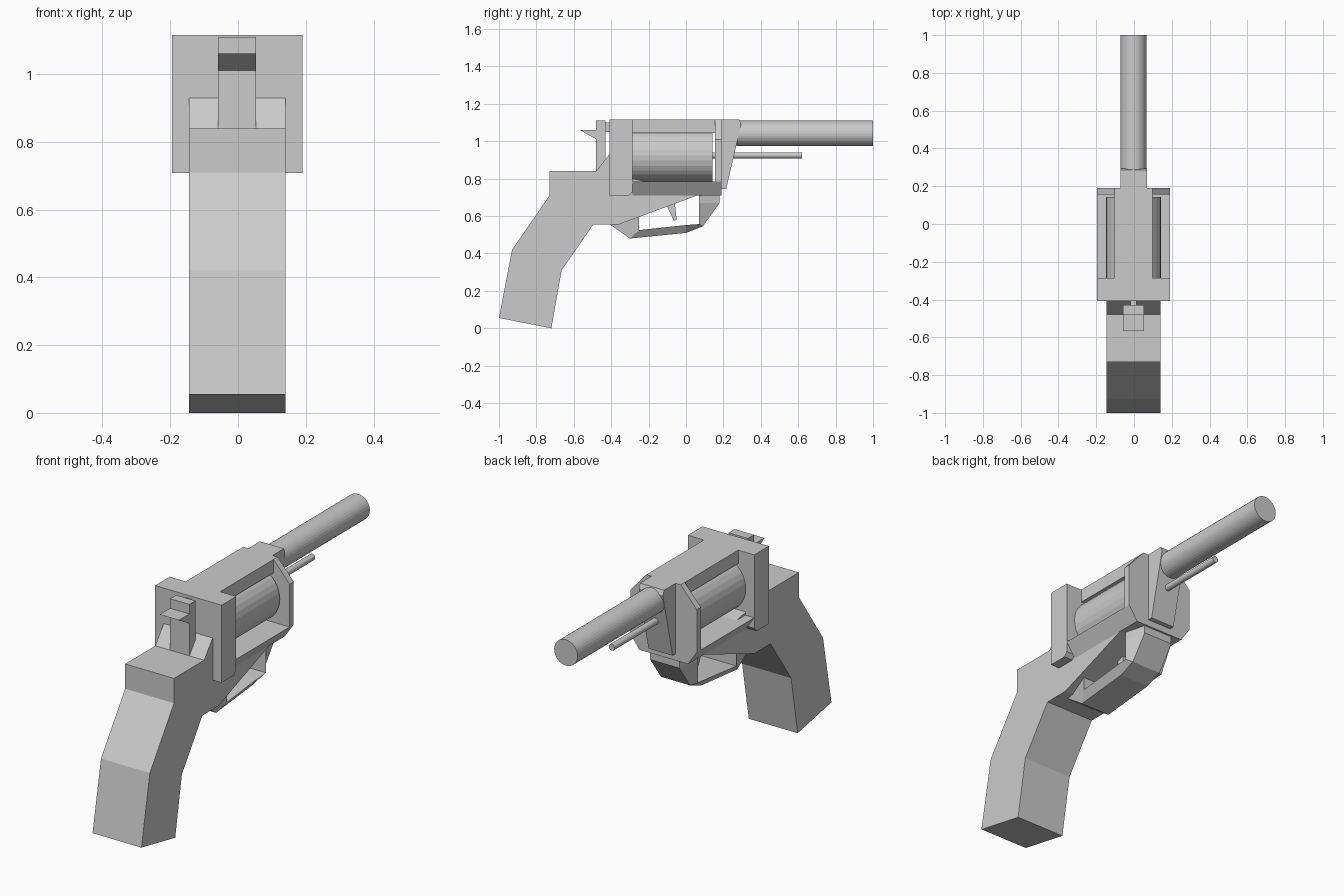
import bpy, bmesh
from math import pi
from mathutils import Matrix

if "Cube" in bpy.data.objects:
    bpy.data.objects.remove(bpy.data.objects["Cube"])

CX = -0.0025  # shared centre plane


def finish(name, bm):
    bmesh.ops.recalc_face_normals(bm, faces=bm.faces)
    mesh = bpy.data.meshes.new(name)
    bm.to_mesh(mesh)
    bm.free()
    obj = bpy.data.objects.new(name, mesh)
    bpy.context.collection.objects.link(obj)
    return obj


def extrude(name, points, offset):
    """Closed prism from 3D profile points swept by an offset."""
    bm = bmesh.new()
    face = bm.faces.new([bm.verts.new(p) for p in points])
    new = bmesh.ops.extrude_face_region(bm, geom=[face])["geom"]
    bmesh.ops.translate(bm, vec=offset,
                        verts=[v for v in new if isinstance(v, bmesh.types.BMVert)])
    return finish(name, bm)


def side_profile(name, yz, half):
    return extrude(name, [(CX - half, y, z) for y, z in yz], (2 * half, 0, 0))


def cross_section(name, right_half, y0, y1):
    """Mirror the right half outline in x, then sweep along y."""
    outline = right_half + [(-x, z) for x, z in reversed(right_half)]
    return extrude(name, [(CX + x, y0, z) for x, z in outline], (0, y1 - y0, 0))


def rod(name, radius, y0, y1, z, sides):
    bm = bmesh.new()
    bmesh.ops.create_cone(bm, cap_ends=True, segments=sides, radius1=radius,
                          radius2=radius, depth=y1 - y0,
                          matrix=Matrix.Translation((CX, (y0 + y1) / 2, z))
                          @ Matrix.Rotation(pi / 2, 4, 'X'))
    return finish(name, bm)


# Grip running forward into the lower frame
side_profile("grip_and_lower_frame", [
    (-1.0, 0.055), (-0.72, 0), (-0.665, 0.31), (-0.495, 0.555), (-0.36, 0.555),
    (0.06, 0.71), (-0.19, 0.78), (-0.285, 0.80), (-0.41, 0.93), (-0.48, 0.84),
    (-0.73, 0.84), (-0.73, 0.71), (-0.93, 0.42)], 0.142)

# Window frame around the cylinder
side_profile("rear_frame_plate", [
    (-0.408, 0.708), (-0.305, 0.708), (-0.287, 0.73), (-0.287, 1.115),
    (-0.408, 1.115)], 0.193)
cross_section("top_strap", [(0.1, 1.045), (0.1, 1.115)], -0.287, 0.19)
cross_section("bottom_strap", [(0.142, 0.71), (0.193, 0.785)], -0.287, 0.156)
cross_section("front_frame_plate", [
    (0.142, 0.71), (0.193, 0.785), (0.193, 1.01), (0.1, 1.115)], 0.156, 0.19)

# Barrel and its tapered mount
side_profile("barrel_mount", [
    (0.19, 1.115), (0.285, 1.115), (0.295, 1.09), (0.215, 0.745), (0.19, 0.745)], 0.07)
rod("barrel", 0.068, 0.27, 1.0, 1.042, 32)
rod("ejector_rod", 0.017, 0.14, 0.62, 0.924, 16)
rod("cylinder", 0.145, -0.285, 0.143, 0.924, 32)

# Hammer with thumb spur and narrow striker
side_profile("hammer", [
    (-0.43, 0.84), (-0.43, 1.11), (-0.48, 1.11), (-0.48, 1.06), (-0.567, 1.06),
    (-0.48, 1.01), (-0.48, 0.84)], 0.056)
side_profile("striker", [
    (-0.40, 1.05), (-0.40, 1.10), (-0.435, 1.10), (-0.435, 1.05)], 0.017)

# Trigger
side_profile("trigger", [
    (-0.10, 0.65), (-0.065, 0.575), (-0.05, 0.58), (-0.06, 0.67)], 0.025)

# Trigger guard: outer and inner points per station, narrower on the outside
stations = [((-0.41, 0.557), (-0.25, 0.60)), ((-0.30, 0.48), (-0.25, 0.525)),
            ((0.0, 0.51), (0.0, 0.552)), ((0.09, 0.545), (0.07, 0.557)),
            ((0.18, 0.67), (0.07, 0.67)), ((0.18, 0.72), (0.07, 0.72))]
bm = bmesh.new()
rings = [[bm.verts.new((CX + x, *p)) for x, p in
          ((-0.085, o), (0.085, o), (0.115, i), (-0.115, i))] for o, i in stations]
for a, b in zip(rings, rings[1:]):
    for k in range(4):
        bm.faces.new((a[k], a[(k + 1) % 4], b[(k + 1) % 4], b[k]))
bm.faces.new(rings[0])
bm.faces.new(rings[-1])
finish("trigger_guard", bm)
